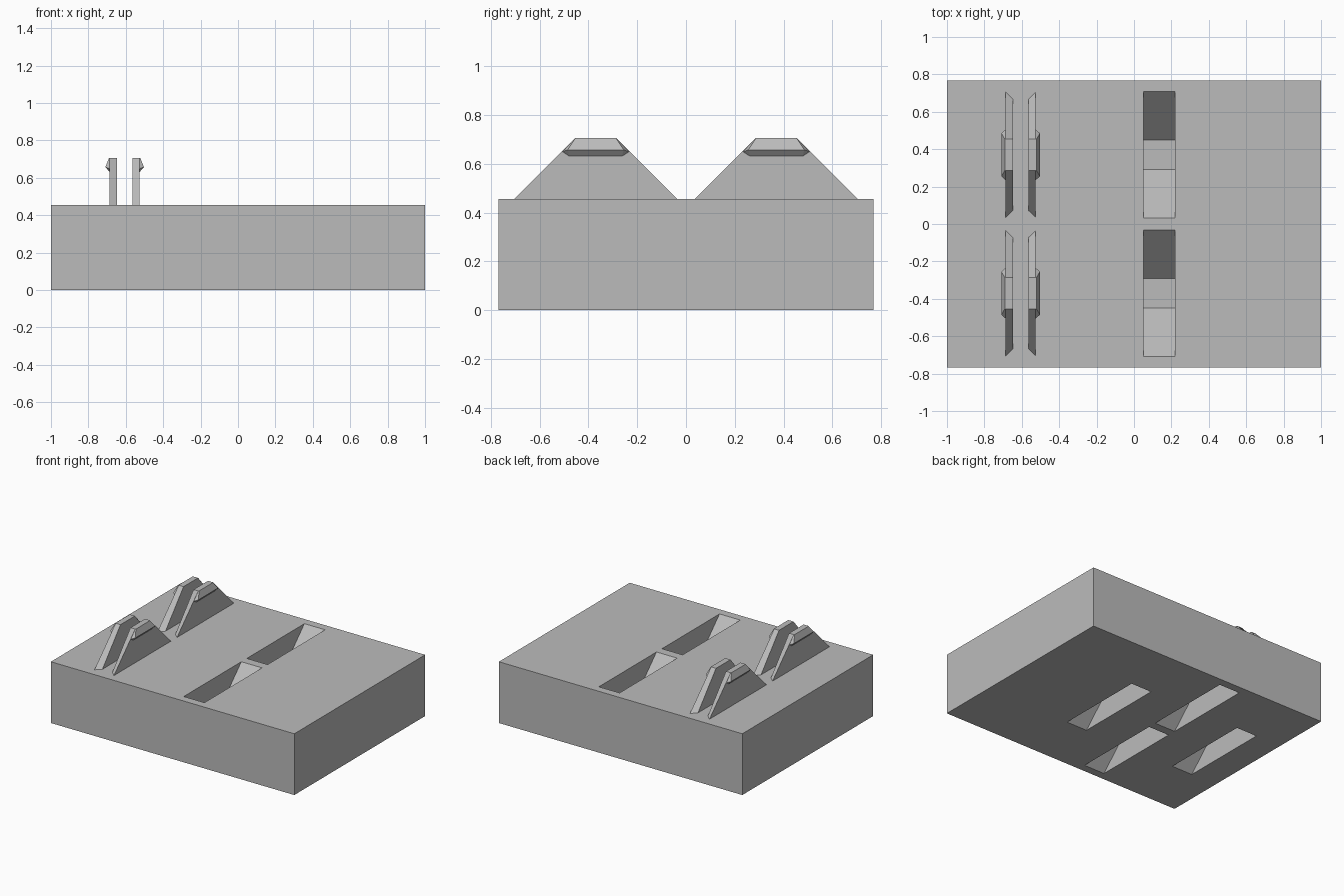
import bpy
import bmesh

if "Cube" in bpy.data.objects:
    bpy.data.objects.remove(bpy.data.objects["Cube"], do_unlink=True)

GREY = (0.5, 0.5, 0.5, 1.0)
mat = bpy.data.materials.new("plain grey")
mat.use_nodes = True
mat.diffuse_color = GREY
mat.node_tree.nodes["Principled BSDF"].inputs["Base Color"].default_value = GREY

LENGTH, WIDTH, HEIGHT = 2.0, 1.535, 0.455
ROW_Y = 0.37          # spacing of paired clips and sockets
CLIP_X = -0.606       # centre of the clip pairs


def add_object(name, bm):
    bmesh.ops.recalc_face_normals(bm, faces=bm.faces)
    mesh = bpy.data.meshes.new(name)
    bm.to_mesh(mesh)
    bm.free()
    mesh.materials.append(mat)
    obj = bpy.data.objects.new(name, mesh)
    bpy.context.collection.objects.link(obj)
    return obj


def hull(bm, points):
    """Add a convex solid through the given points."""
    verts = [bm.verts.new(p) for p in points]
    bmesh.ops.convex_hull(bm, input=verts)


def socket(bm, x, y, mouth, inward):
    """Trapezoid pocket cutter: 45 degree ends, flat floor."""
    depth, half_x = 0.26, 0.085
    # the mouth is pushed slightly outside the block for a clean cut
    levels = ((0.348, mouth - 0.01 * inward), (0.078, mouth + depth * inward))
    hull(bm, [(x + sx * half_x, y + sy * half_y, z)
              for half_y, z in levels for sx in (-1, 1) for sy in (-1, 1)])


# Block
bm = bmesh.new()
bmesh.ops.create_cube(bm, size=1)
for v in bm.verts:
    v.co.x *= LENGTH
    v.co.y *= WIDTH
    v.co.z = (v.co.z + 0.5) * HEIGHT
block = add_object("block", bm)

# Sockets in the top and in the underside
bm = bmesh.new()
for y in (-ROW_Y, ROW_Y):
    socket(bm, 0.135, y, HEIGHT, -1)
    socket(bm, -0.245, y, 0, 1)
for x in (0.219, -0.706):
    socket(bm, x, 0, 0, 1)
cutter = add_object("socket_cutter", bm)
cutter.hide_render = True

cut = block.modifiers.new("sockets", 'BOOLEAN')
cut.operation = 'DIFFERENCE'
cut.solver = 'EXACT'
cut.object = cutter
bpy.context.view_layer.objects.active = block
bpy.ops.object.modifier_apply(modifier=cut.name)
bpy.data.objects.remove(cutter, do_unlink=True)


def clip_arm(name, side, y):
    """Trapezoid arm with a hooked lip on its outer face."""
    def at(x, dy, z):
        return (CLIP_X + side * x, y + dy, z)

    bm = bmesh.new()
    inner, outer, top = 0.041, 0.08, 0.705
    # Arm: the inner foot is shorter than the outer one
    ends = []
    for s in (-1, 1):
        ends.append([bm.verts.new(at(inner, s * 0.297, HEIGHT)),
                     bm.verts.new(at(outer, s * 0.335, HEIGHT)),
                     bm.verts.new(at(outer, s * 0.085, top)),
                     bm.verts.new(at(inner, s * 0.085, top))])
    front, back = ends
    bm.faces.new(front)
    bm.faces.new(back[::-1])
    for i in range(4):
        j = (i + 1) % 4
        bm.faces.new((front[j], front[i], back[i], back[j]))
    # Hook lip
    lip = ((outer, 0.108, 0.631), (outer, 0.136, 0.649), (outer, 0.085, top),
           (0.103, 0.115, 0.657), (0.084, 0.083, top))
    hull(bm, [at(x, s * dy, z) for x, dy, z in lip for s in (-1, 1)])
    add_object(name, bm)


# Clips
for row, y in (("front", -ROW_Y), ("back", ROW_Y)):
    for hand, side in (("right", -1), ("left", 1)):
        clip_arm(f"{row}_clip_{hand}_arm", side, y)
